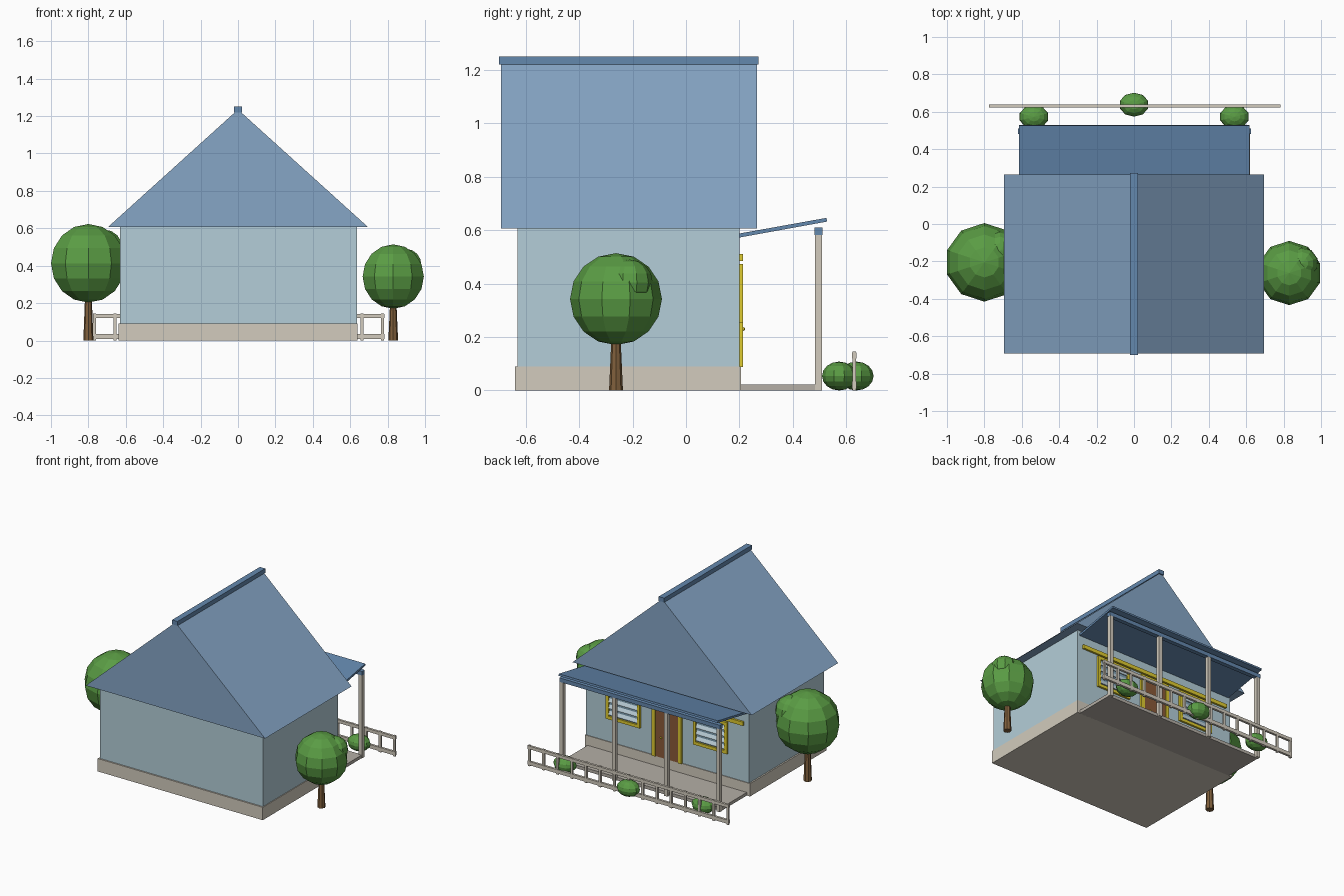
import bpy, bmesh, math
from mathutils import Vector

if "Cube" in bpy.data.objects:
    bpy.data.objects.remove(bpy.data.objects["Cube"])


def material(name, hexcode):
    m = bpy.data.materials.new(name)
    srgb = [int(hexcode[i:i + 2], 16) / 255 for i in (0, 2, 4)]
    m.diffuse_color = [((c + 0.055) / 1.055) ** 2.4 for c in srgb] + [1]
    m.use_nodes = True
    m.node_tree.nodes["Principled BSDF"].inputs["Base Color"].default_value = m.diffuse_color
    return m


WALL = material("wall_paint", "b4ced8")
STONE = material("stone", "d2cbbd")
FLOOR = material("porch_stone", "b5afa6")
ROOF = material("roof_blue", "86a6c6")
TRIM = material("dark_blue", "6488ae")
YELLOW = material("yellow_trim", "e0cc30")
DOOR = material("door_wood", "8a5a38")
PANE = material("shutter_back", "7fa0b4")
SLAT = material("shutter_slat", "c8dce6")
LEAF = material("leaf", "5a9c44")
BARK = material("bark", "80603c")


def finish(name, bm, mat):
    bmesh.ops.recalc_face_normals(bm, faces=bm.faces)
    me = bpy.data.meshes.new(name)
    bm.to_mesh(me)
    bm.free()
    me.materials.append(mat)
    ob = bpy.data.objects.new(name, me)
    bpy.context.collection.objects.link(ob)
    return ob


def box(name, x, y, z, mat):
    """Box from (min, max) pairs."""
    bm = bmesh.new()
    bmesh.ops.create_cube(bm, size=1)
    for v in bm.verts:
        v.co = Vector([(a + b) / 2 + c * (b - a) for (a, b), c in zip((x, y, z), v.co)])
    return finish(name, bm, mat)


def prism(name, profile, axis, lo, hi, mat):
    """Extrude a 2D profile along x (profile is y,z) or y (profile is x,z)."""
    bm = bmesh.new()
    pts = [(lo, a, b) if axis == "x" else (a, lo, b) for a, b in profile]
    face = bm.faces.new([bm.verts.new(p) for p in pts])
    ext = bmesh.ops.extrude_face_region(bm, geom=[face])
    move = Vector((hi - lo, 0, 0) if axis == "x" else (0, hi - lo, 0))
    bmesh.ops.translate(bm, vec=move, verts=[g for g in ext["geom"] if isinstance(g, bmesh.types.BMVert)])
    return finish(name, bm, mat)


def ball(name, loc, scale, mat, seg=10, rings=8):
    bm = bmesh.new()
    bmesh.ops.create_uvsphere(bm, u_segments=seg, v_segments=rings, radius=1)
    for v in bm.verts:
        v.co = Vector([l + s * c for l, s, c in zip(loc, scale, v.co)])
    return finish(name, bm, mat)


# House body
box("foundation", (-0.64, 0.64), (-0.64, 0.205), (0, 0.09), STONE)
box("walls", (-0.63, 0.635), (-0.63, 0.2), (0.09, 0.61), WALL)
prism("main_roof", [(-0.695, 0.607), (0.695, 0.607), (0, 1.235)], "y", -0.693, 0.265, ROOF)
box("roof_ridge", (-0.021, 0.021), (-0.7, 0.272), (1.22, 1.25), TRIM)

# Porch
box("porch_floor", (-0.615, 0.62), (0.2, 0.49), (0, 0.022), FLOOR)
prism("porch_roof", [(0.198, 0.572), (0.528, 0.632), (0.526, 0.646), (0.198, 0.587)],
      "x", -0.615, 0.618, TRIM)
box("porch_beam", (-0.62, 0.625), (0.48, 0.51), (0.582, 0.61), TRIM)
for i in range(4):
    x = -0.605 + i * 0.405
    box("porch_post", (x - 0.013, x + 0.013), (0.482, 0.509), (0, 0.583), STONE)


# Door and windows on the porch wall
def frame(name, x0, x1, z0, z1, w, sill):
    box(name + "_jamb", (x0, x0 + w), (0.195, 0.214), (z0, z1), YELLOW)
    box(name + "_jamb", (x1 - w, x1), (0.195, 0.214), (z0, z1), YELLOW)
    box(name + "_head", (x0 + w, x1 - w), (0.195, 0.214), (z1 - w, z1), YELLOW)
    if sill:
        box(name + "_sill", (x0 + w, x1 - w), (0.195, 0.214), (z0, z0 + w), YELLOW)


box("wall_band", (-0.59, 0.595), (0.195, 0.214), (0.484, 0.511), YELLOW)
frame("door", -0.112, 0.116, 0.088, 0.474, 0.026, False)
box("door", (-0.088, 0.092), (0.195, 0.209), (0.09, 0.45), DOOR)
ball("door_knob", (0.045, 0.214, 0.23), (0.007, 0.007, 0.007), YELLOW, 8, 6)
for cx in (-0.335, 0.342):
    frame("window", cx - 0.132, cx + 0.132, 0.252, 0.474, 0.022, True)
    box("window_pane", (cx - 0.112, cx + 0.112), (0.195, 0.204), (0.272, 0.454), PANE)
    for k in range(4):
        z = 0.297 + k * 0.044
        prism("window_slat", [(0.203, z - 0.013), (0.212, z - 0.015), (0.212, z - 0.008), (0.203, z + 0.015)],
              "x", cx - 0.11, cx + 0.11, SLAT)

# Fence
for z0, z1 in ((0.008, 0.034), (0.12, 0.142)):
    box("fence_rail", (-0.775, 0.784), (0.622, 0.638), (z0, z1), STONE)
for i in range(15):
    x = -0.767 + i * 0.11
    box("fence_picket", (x - 0.008, x + 0.008), (0.623, 0.637), (0, 0.145), STONE)

# Bushes
for x, y in ((-0.535, 0.573), (0.537, 0.573), (0, 0.638)):
    ball("bush", (x, y, 0.054), (0.08, 0.064, 0.054), LEAF)


# Trees
def tree(x, y, cz, r, trunk_r):
    bm = bmesh.new()
    h = cz - r * 0.8
    bmesh.ops.create_cone(bm, cap_ends=True, segments=8, radius1=trunk_r, radius2=trunk_r * 0.65, depth=h)
    bmesh.ops.translate(bm, vec=(x, y, h / 2), verts=bm.verts)
    finish("tree_trunk", bm, BARK)
    ball("tree_crown", (x, y, cz), (r, r, r), LEAF)
    ball("tree_crown_tuft", (x + 0.4 * r, y + 0.3 * r, cz + 0.36 * r), (0.5 * r,) * 3, LEAF)


tree(-0.8, -0.205, 0.413, 0.21, 0.027)
tree(0.83, -0.262, 0.342, 0.172, 0.026)
